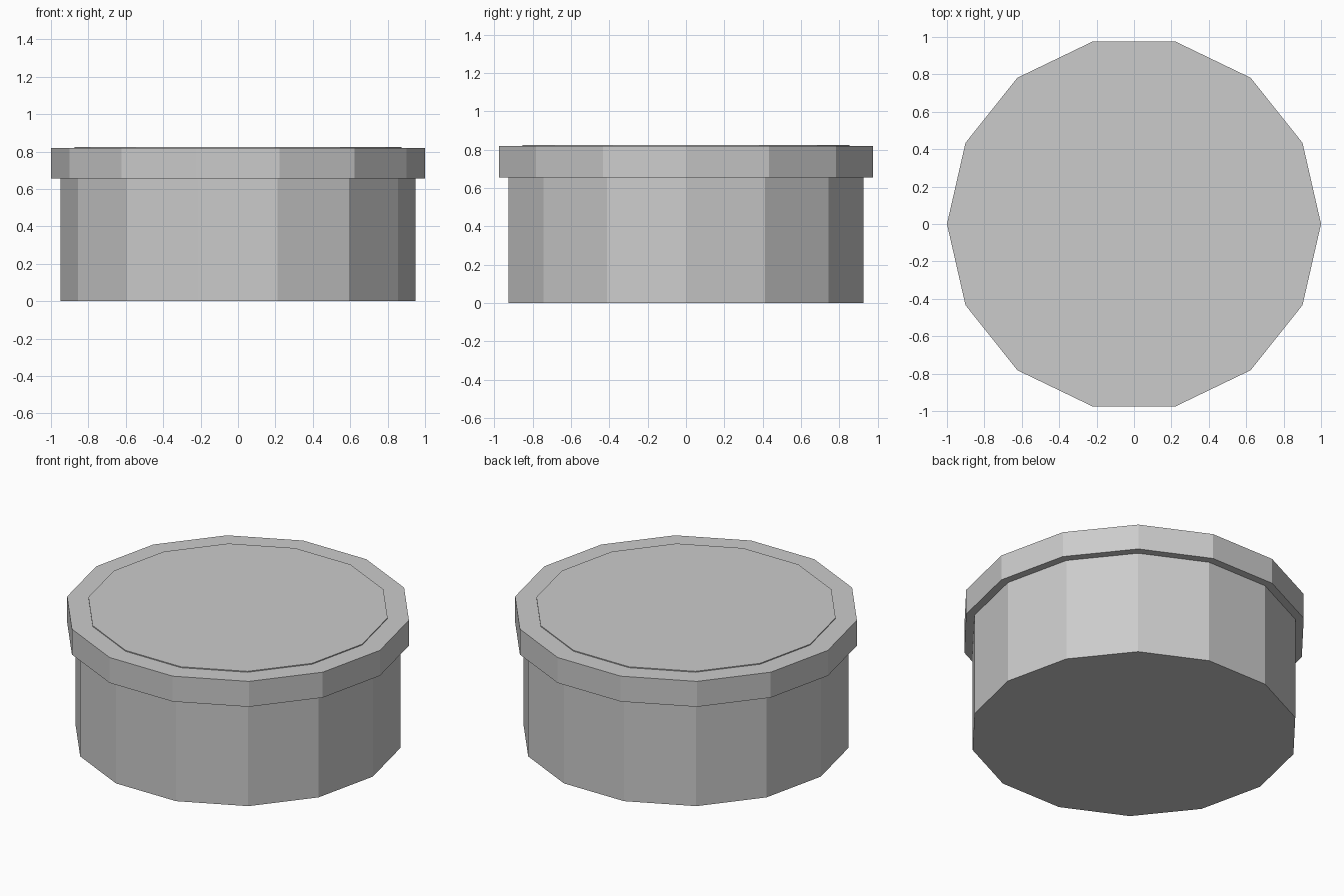
import bpy

SIDES = 14

cube = bpy.data.objects.get("Cube")
if cube:
    bpy.data.objects.remove(cube, do_unlink=True)

grey = bpy.data.materials.new("plain_grey")
grey.use_nodes = True
colour = (0.6, 0.6, 0.6, 1)
grey.diffuse_color = colour
grey.node_tree.nodes["Principled BSDF"].inputs["Base Color"].default_value = colour


def drum(name, radius, bottom, top):
    """Flat-sided drum with a corner on the x axis."""
    bpy.ops.mesh.primitive_cylinder_add(
        vertices=SIDES, radius=radius, depth=top - bottom,
        location=(0, 0, (bottom + top) / 2))
    part = bpy.context.object
    part.name = name
    # Turn the mesh a quarter so that a corner points along x
    part.rotation_euler.z = 1.5707963
    bpy.ops.object.transform_apply(location=False, rotation=True, scale=False)
    part.data.materials.append(grey)
    return part


# Container body, overhanging lid rim and thin raised lid panel
drum("body", 0.95, 0, 0.656)
drum("lid_rim", 1.0, 0.656, 0.818)
drum("lid_panel", 0.875, 0.816, 0.824)
